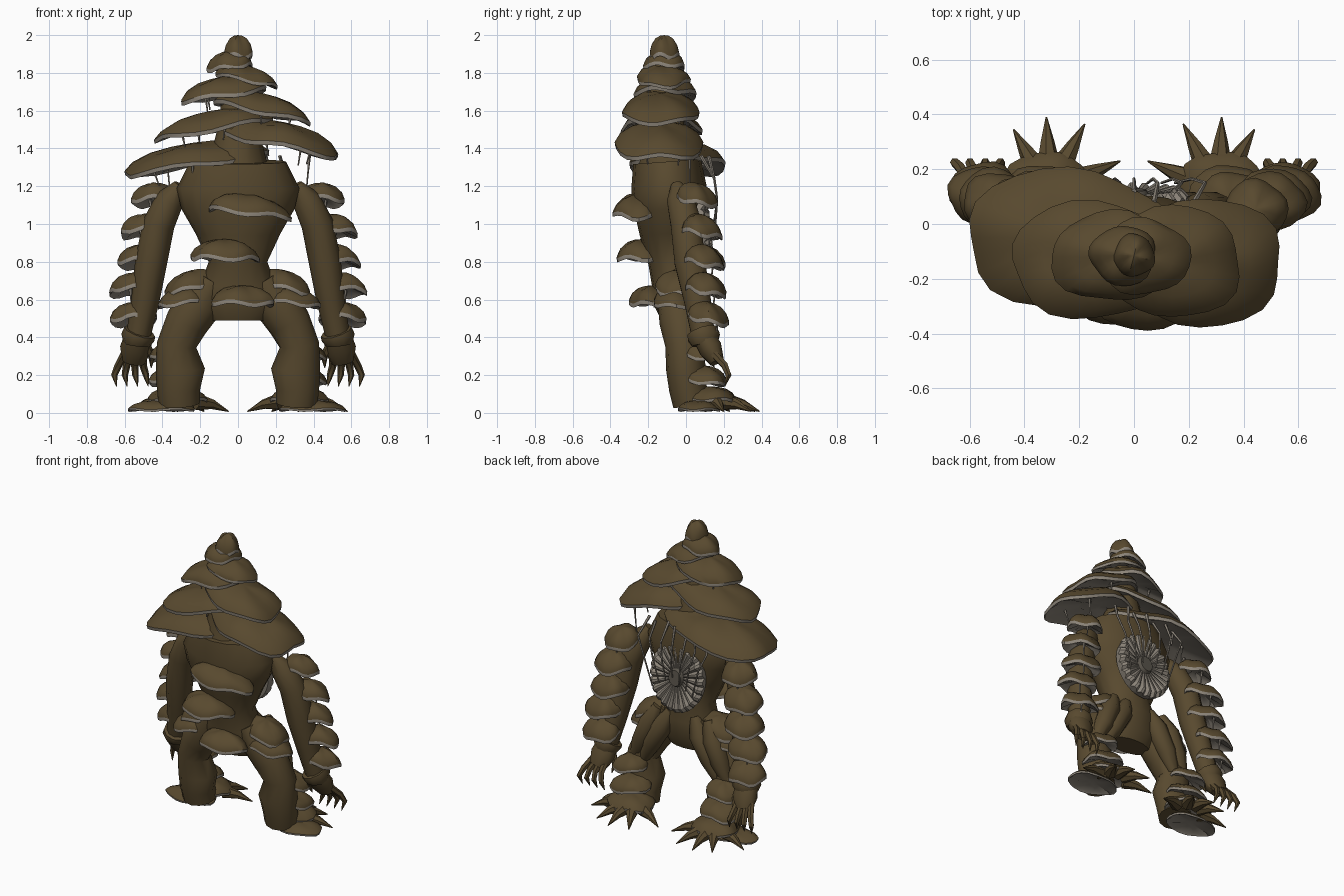
import bpy, bmesh, math, random
from mathutils import Vector, Matrix

random.seed(4)
if "Cube" in bpy.data.objects:
    bpy.data.objects.remove(bpy.data.objects["Cube"])


def material(name, rgb):
    m = bpy.data.materials.new(name)
    m.use_nodes = True
    m.diffuse_color = (*rgb, 1)
    m.node_tree.nodes["Principled BSDF"].inputs["Base Color"].default_value = (*rgb, 1)
    return m


BROWN = material("bark_brown", (0.098, 0.067, 0.028))
GREY = material("gill_grey", (0.26, 0.23, 0.19))
DARK = material("dark_gill", (0.10, 0.088, 0.07))


def finish(name, bm, mats, angle=35):
    bmesh.ops.recalc_face_normals(bm, faces=bm.faces)
    me = bpy.data.meshes.new(name)
    bm.to_mesh(me)
    bm.free()
    for m in mats:
        me.materials.append(m)
    ob = bpy.data.objects.new(name, me)
    bpy.context.collection.objects.link(ob)
    bpy.ops.object.select_all(action='DESELECT')
    ob.select_set(True)
    bpy.context.view_layer.objects.active = ob
    bpy.ops.object.shade_smooth_by_angle(angle=math.radians(angle))


def bridge(bm, a, b, mat=0):
    n = len(a)
    for i in range(n):
        j = (i + 1) % n
        bm.faces.new((a[i], a[j], b[j], b[i])).material_index = mat


# Tapered limb through points (x, y, z, radius x, radius y)
def tube(name, pts, mat=BROWN, sides=10, angle=45):
    bm = bmesh.new()
    ps = [Vector(p[:3]) for p in pts]
    rings = []
    for k, p in enumerate(pts):
        t = ps[min(k + 1, len(ps) - 1)] - ps[max(k - 1, 0)]
        if t.z < 0:
            t = -t
        q = Vector((0, 0, 1)).rotation_difference(t)
        ring = []
        for i in range(sides):
            a = math.tau * i / sides
            ring.append(bm.verts.new(ps[k] + q @ Vector((p[3] * math.cos(a), p[-1] * math.sin(a), 0))))
        rings.append(ring)
    for a, b in zip(rings, rings[1:]):
        bridge(bm, a, b)
    bm.faces.new(rings[0])
    bm.faces.new(rings[-1])
    finish(name, bm, [mat], angle)


# Shelf cap: brown dome, pale lip and ridged gills below
def cap(name, x, y, z, rx, ry, h, slope=0, slope_y=0, rough=0.05, n=24):
    bm = bmesh.new()
    phase = [random.uniform(0, math.tau) for _ in range(3)]
    lip = min(0.022, h * 0.25)
    rows = [(0.3, h * 0.93), (0.62, h * 0.75), (0.88, h * 0.4), (1, 0.0),
            (0.985, -lip), (0.88, -lip * 0.7), (0.25, h * 0.2)]
    rings = []
    for k, (r, dz) in enumerate(rows):
        ring = []
        for i in range(n):
            a = math.tau * i / n
            w = 1 + rough * (math.sin(3 * a + phase[0]) + 0.6 * math.sin(5 * a + phase[1])) * r
            wave = 0.12 * h * math.sin(4 * a + phase[2]) * r
            px, py = rx * r * w * math.cos(a), ry * r * w * math.sin(a)
            gill = (i % 2) * 0.012 if k == 5 else 0
            ring.append(bm.verts.new((x + px, y + py, z + dz + wave + gill + slope * px + slope_y * py)))
        rings.append(ring)
    for k in range(len(rings) - 1):
        bridge(bm, rings[k], rings[k + 1], 0 if k < 3 else 1)
    top = bm.verts.new((x, y, z + h))
    for i in range(n):
        bm.faces.new((rings[0][i], rings[0][(i + 1) % n], top))
    bm.faces.new(rings[-1]).material_index = 1
    finish(name, bm, [BROWN, GREY])


def strand(name, a, b, r=0.006):
    mid = [(p + q) / 2 for p, q in zip(a, b)]
    tube(name, [(*a, r * 1.5), (*mid, r * 0.8), (*b, r * 0.7)], GREY, 5)


# Torso, with a pelvis that arches between the legs, and the stalk for the head caps
tube("torso", [(0, -.05, .49, .15, .08), (0, -.05, .56, .20, .115), (0, -.05, .68, .20, .13),
               (0, -.07, .80, .155, .13), (0, -.08, .95, .225, .165), (0, -.09, 1.08, .30, .185),
               (0, -.09, 1.19, .325, .20), (0, -.10, 1.33, .255, .18)], sides=16)
tube("head_stalk", [(0, -.10, 1.30, .16), (0, -.11, 1.5, .11), (0, -.115, 1.7, .08), (0, -.115, 1.93, .04)])

# Head caps, lowest first
HEAD = [(-.24, -.05, 1.32, .38, .255, .11, .15), (.24, -.14, 1.42, .31, .235, .12, -.20),
        (-.14, -.13, 1.51, .315, .215, .09, .18), (.14, -.14, 1.60, .255, .205, .09, -.22),
        (-.08, -.12, 1.69, .225, .165, .09, .15), (.04, -.12, 1.77, .165, .14, .07, -.20),
        (-.04, -.115, 1.84, .12, .11, .08, .12), (0, -.115, 1.90, .075, .078, .10, 0)]
for i, c in enumerate(HEAD):
    cap(f"head_cap_{i + 1}", *c)
    if i < 5:
        # strands from the gills to the cap beneath
        for j in range(4):
            a = math.tau * j / 4 + i
            px, py = c[3] * .55 * math.cos(a), c[4] * .55 * math.sin(a)
            z = c[2] + c[6] * px
            strand(f"head_strand_{i}_{j}", (c[0] + px, c[1] + py, z),
                   (c[0] + px * .85, c[1] + py * .9, z - random.uniform(.07, .11)))

# Caps growing from the torso
cap("chest_cap", .05, -.25, 1.07, .22, .135, .09, -.12)
cap("belly_cap", -.07, -.235, .83, .18, .13, .09, -.02)
cap("pelvis_cap", .02, -.18, .59, .165, .12, .085, -.02)

# Round gill disc set into the rear of the torso
bm = bmesh.new()
n = 72
M = Matrix.Translation((0, .085, 1.0)) @ Matrix.Rotation(math.radians(-84), 4, 'X')
rings = []
for r, d in ((.19, -.03), (.2, .02), (.175, .045), (.055, .02), (.045, .04)):
    ring = []
    for i in range(n):
        a = math.tau * i / n
        groove = .02 if i % 3 == 2 and r > .1 and d > 0 else 0
        ring.append(bm.verts.new(M @ Vector((r * math.cos(a), r * 1.15 * math.sin(a), d - groove))))
    rings.append(ring)
for k in range(4):
    bridge(bm, rings[k], rings[k + 1], 1 if k == 3 else 0)
bm.faces.new(rings[0])
bm.faces.new(rings[-1]).material_index = 1
finish("gill_disc", bm, [GREY, DARK], 25)
for j in range(7):
    u = j / 3 - 1
    tube(f"disc_strand_{j}", [(.22 * u, .08 + .04 * (j % 2), 1.36, .010), (.26 * u, .15, 1.24, .007),
                              (.21 * u, .165, 1.13, .006), (.15 * u, .15, 1.02 - .1 * abs(u), .005)], GREY, 5)

for s, side in ((1, "left"), (-1, "right")):
    def limb(name, pts, **kw):
        tube(f"{side}_{name}", [(s * p[0], *p[1:]) for p in pts], **kw)

    def shelf(name, x, y, z, rx, ry, h, slope=0, slope_y=0):
        cap(f"{side}_{name}", s * x, y, z, rx, ry, h, s * slope, slope_y, n=20)

    # Arm, cuff and palm
    limb("arm", [(.31, -.05, 1.21, .03), (.36, -.03, 1.13, .075), (.42, 0, 1.0, .085),
                 (.46, .02, .80, .085), (.49, .06, .60, .075), (.525, .09, .42, .065)])
    limb("cuff", [(.52, .085, .43, .085), (.53, .095, .40, .09), (.535, .10, .36, .07)])
    limb("palm", [(.53, .09, .41, .07, .06), (.54, .13, .34, .085, .065), (.555, .165, .27, .06, .04)])

    # Clawed, splayed fingers and thumb
    for j in range(4):
        x, tip = .505 + .032 * j, .475 + .056 * j
        limb(f"finger_{j + 1}", [(x, .15, .31, .022), ((x + tip) / 2 + .012, .205, .25, .02),
                                 (tip + .012, .225, .20, .017), (tip, .205, .14, .002)], sides=6)
    limb("thumb", [(.49, .10, .36, .025), (.455, .12, .30, .02), (.46, .15, .24, .003)], sides=6)

    # Overlapping shelf caps wrapped round the back of the arm
    for j, (x, y, z, r) in enumerate([(.445, .055, 1.13, .115), (.495, .08, .965, .132), (.51, .095, .805, .132),
                                      (.55, .105, .655, .13), (.55, .12, .50, .125)]):
        shelf(f"arm_cap_{j + 1}", x, y, z, r, .108, .088, -.06, -.2)
        strand(f"{side}_arm_strand_{j}", (s * (x + .02), y + .05, z), (s * (x + .015), y + .04, z - .09))
    strand(f"{side}_shoulder_strand", (s * .38, .02, 1.38), (s * .36, .02, 1.16))

    # Leg, knee pinched above a flared shin, and the folds behind the thigh
    limb("leg", [(.31, .03, .05, .11, .10), (.315, .01, .13, .115, .10), (.305, 0, .23, .13, .105),
                 (.325, -.01, .36, .105, .10), (.27, -.03, .48, .115, .11),
                 (.20, -.04, .58, .12, .11), (.13, -.05, .70, .08, .10)], sides=12)
    for j in range(2):
        limb(f"thigh_fold_{j + 1}", [(.09 + .10 * j, .03, .73, .035), (.14 + .10 * j, .05, .62, .068),
                                     (.22 + .08 * j, .055, .48, .062), (.28 + .07 * j, .05, .36, .035)], sides=8)

    # Hip, shin and foot caps
    shelf("hip_cap_upper", .25, -.04, .67, .14, .12, .085, -.25)
    shelf("hip_cap_lower", .29, -.05, .59, .14, .125, .075, -.12)
    shelf("shin_cap_upper", .355, .085, .31, .115, .11, .07, -.12, -.1)
    shelf("shin_cap_lower", .34, .10, .18, .135, .12, .07, -.1, -.1)
    shelf("ankle_cap", .32, .13, .075, .155, .14, .065)
    shelf("foot_cap", .40, .07, .022, .178, .11, .045)

    # Spiked toes
    for j, (x, y) in enumerate([(.05, .23), (.18, .365), (.32, .39), (.44, .345), (.58, .2)]):
        bx, by = .31 + (x - .31) * .35, .12 + (y - .12) * .35
        limb(f"toe_{j + 1}", [(bx, by, .06, .045), (bx * .5 + x * .5, by * .5 + y * .5, .045, .026),
                              (x, y, .008, .003)], sides=7)
